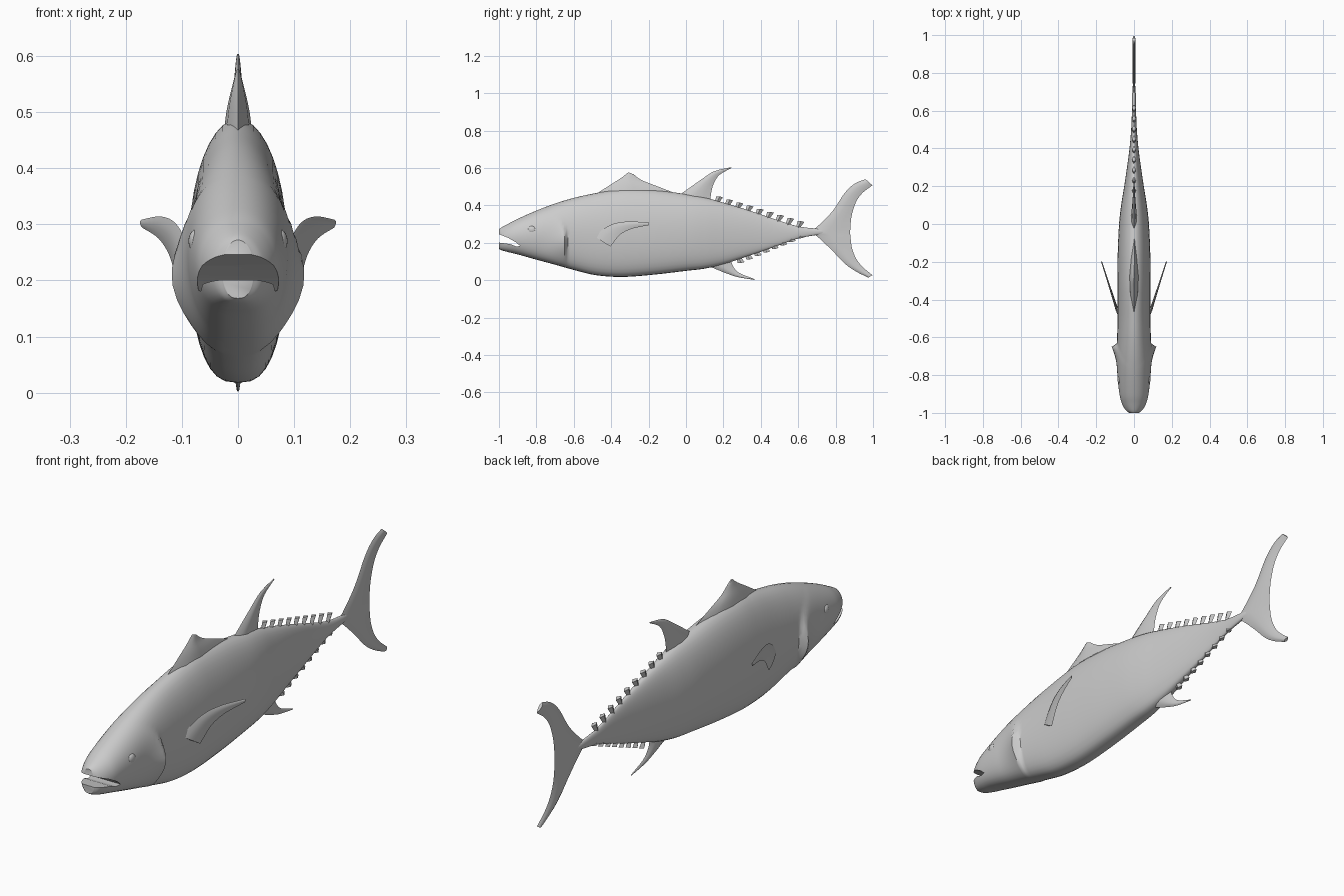
import bpy, bmesh, math

if "Cube" in bpy.data.objects:
    bpy.data.objects.remove(bpy.data.objects["Cube"])


def spline(pts, n):
    """Catmull-Rom resampling of tuples, n steps per span."""
    p = [pts[0]] + list(pts) + [pts[-1]]
    out = []
    for i in range(1, len(p) - 2):
        for k in range(n):
            t = k / n
            out.append(tuple(
                0.5 * (2 * b + (c - a) * t + (2 * a - 5 * b + 4 * c - d) * t * t
                       + (3 * b - a - 3 * c + d) * t ** 3)
                for a, b, c, d in zip(*p[i - 1:i + 3])))
    return out + [tuple(pts[-1])]


def loft(name, rings):
    """Closed skin through equal-sized rings, capped at both ends."""
    bm = bmesh.new()
    vs = [[bm.verts.new(co) for co in r] for r in rings]
    m = len(rings[0])
    for a, b in zip(vs, vs[1:]):
        for j in range(m):
            bm.faces.new((a[j], a[(j + 1) % m], b[(j + 1) % m], b[j]))
    bm.faces.new(vs[0])
    bm.faces.new(vs[-1])
    bmesh.ops.recalc_face_normals(bm, faces=bm.faces)
    me = bpy.data.meshes.new(name)
    bm.to_mesh(me)
    bm.free()
    ob = bpy.data.objects.new(name, me)
    bpy.context.collection.objects.link(ob)
    return ob


def smooth(ob, angle=40):
    bpy.ops.object.select_all(action='DESELECT')
    ob.select_set(True)
    bpy.context.view_layer.objects.active = ob
    bpy.ops.object.shade_smooth_by_angle(angle=math.radians(angle))


def fin(name, lead, trail, t0, t1, xf=lambda y: 0.0):
    """Lens-section fin between a leading and a trailing edge in the y-z plane."""
    L, T = spline(lead, 5), spline(trail, 5)
    rings = []
    for i, ((ay, az), (by, bz)) in enumerate(zip(L, T)):
        t = t0 + (t1 - t0) * i / (len(L) - 1)
        ring = []
        for u, s in ((0, 0), (.2, .8), (.45, 1), (.75, .6), (1, 0.1),
                     (.75, -.6), (.45, -1), (.2, -.8)):
            y, z = ay + (by - ay) * u, az + (bz - az) * u
            ring.append((xf(y) + s * t, y, z))
        rings.append(ring)
    ob = loft(name, rings)
    smooth(ob, 60)
    return ob


# Body: stations of y, top z, bottom z, half width
stations = [
    (-1.0, .272, .168, .028), (-.985, .283, .160, .046), (-.95, .302, .150, .064),
    (-.9, .328, .138, .077), (-.8, .372, .110, .088), (-.7, .410, .083, .091),
    (-.6, .440, .055, .089), (-.5, .462, .030, .088), (-.4, .480, .019, .088),
    (-.3, .488, .019, .088), (-.15, .480, .032, .086), (0, .460, .050, .079),
    (.1, .442, .062, .068), (.2, .415, .085, .052), (.3, .385, .118, .037),
    (.4, .352, .152, .024), (.5, .318, .188, .015), (.6, .288, .223, .011),
    (.7, .275, .242, .009), (.76, .265, .252, .003)]
N = 40
rings = []
for y, top, bot, w in spline(stations, 10):
    mid, h = (top + bot) / 2, (top - bot) / 2
    ring = []
    for j in range(N):
        a = 2 * math.pi * j / N
        c, s = math.cos(a), math.sin(a)
        e = 1.0 if s > 0 else .72          # fuller belly
        x = w * math.copysign(abs(c) ** e, c)
        z = mid + h * s
        # gill cover flares outward and drops off behind its curved edge
        edge = -.65 - 5.5 * max(0, z - .24) ** 2
        ramp = min(1, max(0, (y - edge + .13) / .13)) ** 2
        ramp *= min(1, max(0, 1 - (y - edge) / .018))
        x += math.copysign(.030 * ramp * math.exp(-((z - .2) / .09) ** 2), c) * min(1, abs(c) * 3)
        ring.append((x, y, z))
    rings.append(ring)
body = loft("body", rings)

# Open mouth cut as a sideways wedge
wedge = [(-1.05, .268), (-1.0, .246), (-.95, .226), (-.91, .203), (-.885, .182),
         (-.91, .181), (-.94, .193), (-1.0, .201), (-1.05, .201)]
cutter = loft("mouth_cutter", [[(x, y, z) for y, z in wedge] for x in (-.15, .15)])
cutter.hide_render = True
mod = body.modifiers.new("mouth", 'BOOLEAN')
mod.object, mod.operation, mod.solver = cutter, 'DIFFERENCE', 'EXACT'
bpy.context.view_layer.objects.active = body
bpy.ops.object.modifier_apply(modifier=mod.name)
bpy.data.objects.remove(cutter)
smooth(body, 45)

# Median fins
fin("first_dorsal_fin",
    [(-.49, .455), (-.40, .513), (-.345, .548), (-.308, .577)],
    [(-.02, .45), (-.14, .497), (-.235, .534), (-.28, .566)], .028, .003)
fin("second_dorsal_fin",
    [(-.05, .445), (.02, .495), (.08, .537), (.15, .582), (.24, .604)],
    [(.13, .42), (.135, .47), (.148, .515), (.178, .562), (.243, .600)], .016, .002)
fin("anal_fin",
    [(.10, .085), (.17, .055), (.22, .035), (.28, .016), (.365, .002)],
    [(.245, .115), (.245, .09), (.26, .062), (.29, .036), (.367, .006)], .014, .002)

# Tail: one crescent from the upper tip to the lower tip
fin("tail_fin",
    [(.960, .540), (.905, .518), (.85, .468), (.78, .365), (.70, .285), (.66, .256),
     (.70, .235), (.78, .160), (.85, .088), (.91, .046), (.975, .014)],
    [(.997, .507), (.945, .468), (.91, .420), (.888, .355), (.880, .300), (.878, .256),
     (.880, .225), (.888, .170), (.91, .115), (.945, .070), (.997, .027)], .007, .007)


# Finlets: small swept diamond-section tabs in two rows
def finlets(name, count, start, end, up):
    for i in range(count):
        f = i / (count - 1)
        y = start[0] + (end[0] - start[0]) * f
        z = start[1] + (end[1] - start[1]) * f
        rs = []
        for dy, dz, half, wd in ((-.012, -.02, .009, .006), (.010, .026, .018, .010)):
            tilt = -.005 if dz > 0 else 0
            rs.append([(0, y + dy - half, z + up * dz), (wd, y + dy, z + up * dz),
                       (0, y + dy + half, z + up * (dz + tilt)), (-wd, y + dy, z + up * dz)])
        loft(f"{name}_{i + 1}", rs)


finlets("upper_finlet", 9, (.17, .422), (.605, .290), 1)
finlets("lower_finlet", 8, (.285, .118), (.605, .250), -1)

# Paired parts: pectoral fins and eyes
for s, side in ((1, "left"), (-1, "right")):
    fin(f"{side}_pectoral_fin",
        [(-.49, .235), (-.44, .275), (-.38, .304), (-.30, .314), (-.197, .308)],
        [(-.405, .180), (-.385, .205), (-.35, .245), (-.29, .275), (-.20, .294)],
        .008, .003, lambda y: s * (.088 + .32 * (y + .46)))
    bpy.ops.mesh.primitive_uv_sphere_add(segments=20, ring_count=12, radius=1,
                                         location=(s * .076, -.825, .270))
    eye = bpy.context.object
    eye.name = f"{side}_eye"
    eye.scale = (.012, .022, .020)
    eye.rotation_euler = (0, 0, s * math.radians(-8))
    smooth(eye, 60)
